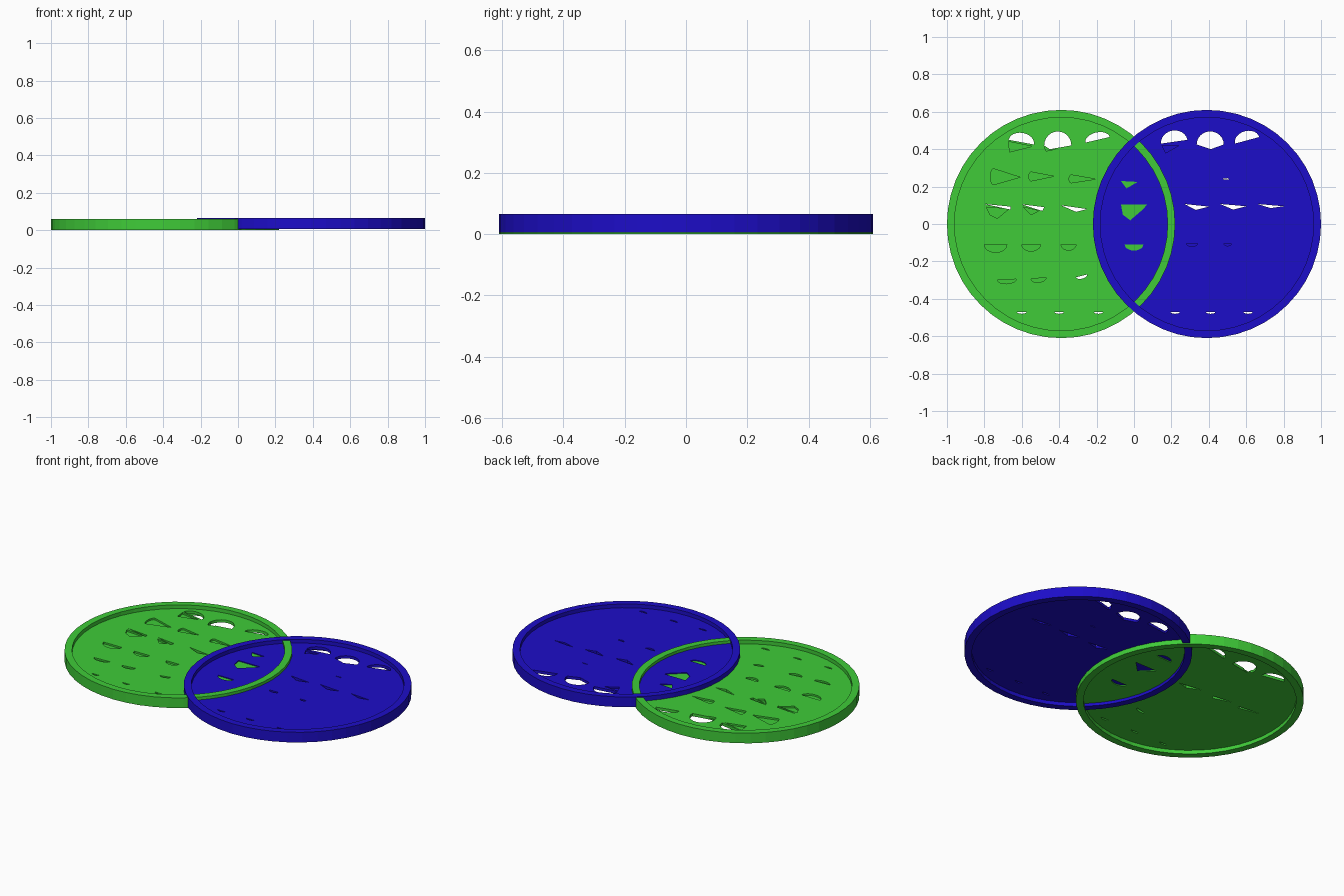
import bpy, bmesh, math

if "Cube" in bpy.data.objects:
    bpy.data.objects.remove(bpy.data.objects["Cube"])

SEG, RO, RI = 48, 0.61, 0.57      # sides, outer and inner rim radius
H, F0, F1 = 0.06, 0.022, 0.038    # rim height, floor underside and top


def material(name, col):
    m = bpy.data.materials.new(name)
    m.diffuse_color = col
    m.use_nodes = True
    m.node_tree.nodes["Principled BSDF"].inputs["Base Color"].default_value = m.diffuse_color
    return m


def new_object(name, bm):
    bmesh.ops.recalc_face_normals(bm, faces=bm.faces)
    me = bpy.data.meshes.new(name)
    bm.to_mesh(me)
    bm.free()
    ob = bpy.data.objects.new(name, me)
    bpy.context.collection.objects.link(ob)
    return ob


def dish(name, cx, z):
    # H-shaped section revolved: rim with a thin floor between
    prof = [(RI, F1), (RI, H), (RO, H), (RO, 0), (RI, 0), (RI, F0)]
    bm = bmesh.new()
    rings = [[bm.verts.new((cx + r * math.cos(2 * math.pi * i / SEG),
                            r * math.sin(2 * math.pi * i / SEG), h + z))
              for i in range(SEG)] for r, h in prof]
    for a, b in zip(rings, rings[1:]):
        for i in range(SEG):
            j = (i + 1) % SEG
            bm.faces.new((a[i], a[j], b[j], b[i]))
    bm.faces.new(rings[0])
    bm.faces.new(rings[-1])
    return new_object(name, bm)


def bulge(ax, ay, bx, by, s, extra=None):
    # chord a-b with an arc rising s to its left; optional corner on the other side
    pts = []
    for i in range(13):
        t = math.pi * (1 - i / 12)
        u = (math.cos(t) + 1) / 2
        k = s * math.sin(t)
        L = math.hypot(bx - ax, by - ay)
        pts.append((ax + (bx - ax) * u - (by - ay) / L * k,
                    ay + (by - ay) * u + (bx - ax) / L * k))
    return pts + ([extra] if extra else [])


def cut(ob, shapes, z0, z1):
    bm = bmesh.new()
    for pts in shapes:
        lo = [bm.verts.new((x, y, z0)) for x, y in pts]
        hi = [bm.verts.new((x, y, z1)) for x, y in pts]
        bm.faces.new(lo)
        bm.faces.new(hi)
        for i in range(len(pts)):
            j = (i + 1) % len(pts)
            bm.faces.new((lo[i], lo[j], hi[j], hi[i]))
    cutter = new_object("hole_cutter", bm)
    mod = ob.modifiers.new("holes", 'BOOLEAN')
    mod.operation, mod.solver, mod.object = 'DIFFERENCE', 'EXACT', cutter
    bpy.context.view_layer.update()
    me = bpy.data.meshes.new_from_object(
        ob.evaluated_get(bpy.context.evaluated_depsgraph_get()))
    ob.modifiers.clear()
    ob.data = me
    bpy.data.objects.remove(cutter)


def slots(xs):
    # tiny bottom-row slots
    return [bulge(x + .025, -.47, x - .025, -.47, .01) for x in xs]


# green dish: through openings, then shallow pits above and below
green = dish("green_dish", -0.39, 0)
cut(green, [
    bulge(-.67, .45, -.535, .425, .05),
    bulge(-.48, .42, -.335, .42, .075, (-.45, .40)),
    bulge(-.26, .435, -.13, .465, .04),
    [(-.80, .107), (-.66, .093), (-.66, .077)],
    [(-.60, .105), (-.48, .09), (-.49, .07), (-.54, .085)],
    [(-.39, .10), (-.25, .08), (-.31, .065)],
    bulge(-.25, -.27, -.31, -.285, .015),
] + slots((-.6, -.4, -.19)), -.1, .2)
cut(green, [
    [(-.67, .44), (-.545, .415), (-.665, .385)],
    [(-.48, .415), (-.42, .40), (-.47, .39)],
    bulge(-.75, .21, -.75, .295, .018, (-.61, .25)),
    bulge(-.55, .23, -.55, .278, .012, (-.43, .255)),
    bulge(-.335, .22, -.335, .262, .012, (-.205, .24)),
    [(-.79, .09), (-.67, .08), (-.73, .03), (-.77, .05)],
    [(-.59, .09), (-.51, .07), (-.55, .05)],
    bulge(-.68, -.11, -.80, -.11, .042),
    bulge(-.50, -.11, -.60, -.11, .035),
    bulge(-.31, -.11, -.39, -.11, .03),
    bulge(-.63, -.295, -.73, -.30, .022),
    bulge(-.47, -.285, -.55, -.295, .022),
], .028, .2)
cut(green, [
    bulge(-.07, .22, .03, .225, .03),
    [(-.07, .10), (.07, .10), (0, .03)],
    bulge(.05, -.12, -.05, -.12, .03),
], -.1, .0345)
green.data.materials.clear()
green.data.materials.append(material("green", (.05, .6, .04, 1)))

# blue dish sits slightly higher, interlocked with the green one
blue = dish("blue_dish", 0.39, 0.005)
cut(blue, [
    bulge(.145, .43, .285, .45, .06),
    bulge(.335, .425, .48, .425, .07, (.41, .40)),
    bulge(.54, .43, .67, .465, .05),
    [(.27, .107), (.40, .093), (.33, .075)],
    [(.46, .107), (.60, .095), (.53, .077)],
    [(.66, .107), (.80, .095), (.73, .085)],
    [(.46, .24), (.50, .245), (.51, .238)],
] + slots((.22, .41, .61)), -.1, .2)
cut(blue, [
    [(.15, .42), (.24, .42), (.17, .38)],
    [(-.07, .23), (.02, .225), (-.04, .19)],
    [(-.07, .105), (.07, .105), (.05, .08), (-.02, .02), (-.06, .05)],
    bulge(.05, -.11, -.05, -.11, .032),
    bulge(.34, -.105, .28, -.105, .015),
    bulge(.52, -.105, .48, -.105, .012),
], .034, .2)
blue.data.materials.clear()
blue.data.materials.append(material("blue", (.012, .004, .58, 1)))
